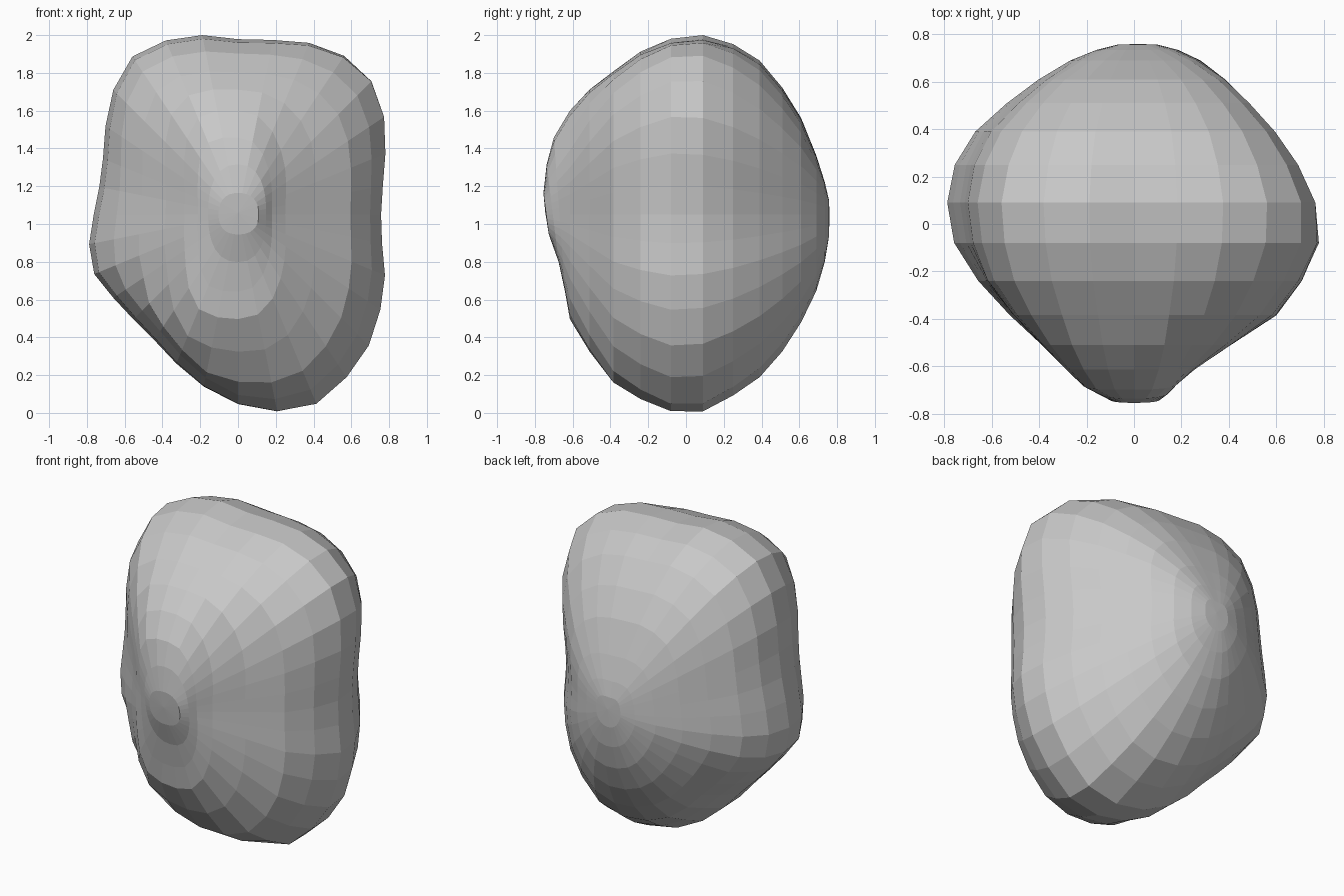
import bpy
import bmesh
from math import cos, sin, pi
from mathutils import Vector

default_cube = bpy.data.objects.get("Cube")
if default_cube:
    bpy.data.objects.remove(default_cube, do_unlink=True)

# Radii of the widest outline, evenly spaced anticlockwise from +x
OUTLINE = [.76, .785, .85, .945, 1.02, 1.025, .99, .945,
           .93, .97, 1.0, 1.01, .935, .845, .775, .75,
           .765, .805, .825, .795, .785, .8, .855, .93,
           1.005, 1.065, 1.09, 1.04, .985, .91, .845, .78]
# Half-extents of the simpler core shape that the ends blend into
CORE_RIGHT, CORE_LEFT, CORE_TOP, CORE_BOTTOM = .785, .79, .95, 1.05

# Rings from front to back: depth, then scale toward +x, -x, top, bottom
RINGS = [(-.74, .14, .13, .12, .1), (-.705, .19, .2, .28, .24),
         (-.67, .23, .27, .43, .39), (-.615, .32, .36, .58, .53),
         (-.51, .52, .49, .7, .7), (-.385, .77, .66, .8, .86),
         (-.24, .91, .83, .91, .94), (-.08, 1, .96, .98, 1),
         (.09, .97, 1, 1, 1), (.25, .87, .96, .95, .92),
         (.39, .74, .85, .86, .83), (.51, .61, .68, .71, .7),
         (.61, .49, .51, .54, .55), (.69, .36, .34, .33, .39),
         (.735, .24, .2, .18, .24), (.757, .13, .09, .08, .11)]
FRONT_POLE = Vector((0, -.745, 1.06))
BACK_POLE = Vector((.02, .76, 1.05))
CENTRE_HEIGHT = 1.05


def ring_point(ring, index):
    """Place one vertex: the rugged outline, simplified toward the ends."""
    depth, right, left, top, bottom = ring
    angle = 2 * pi * index / len(OUTLINE)
    across, up = cos(angle), sin(angle)
    side_scale, core_side = (right, CORE_RIGHT) if across > 0 else (left, CORE_LEFT)
    height_scale, core_height = (top, CORE_TOP) if up > 0 else (bottom, CORE_BOTTOM)
    rugged = OUTLINE[index] * (side_scale * across ** 2 + height_scale * up ** 2)

    # The front is squarer on its -x side, with shoulders above and below
    power = 4.5 if across < 0 and -.69 < depth < 0 else 2.4
    core = (abs(across / (side_scale * core_side)) ** power
            + abs(up / (height_scale * core_height)) ** power) ** (-1 / power)
    core = min(core, .97 * OUTLINE[index])
    blend = min(1, -1.4 * depth) if depth < 0 else .6 * depth
    radius = rugged + (core - rugged) * blend

    # The blunt nose at the front leans forward at its top
    lean = .13 * min(1, max(0, (-depth - .62) / .09))
    rise = radius * up
    return Vector((radius * across, depth - lean * rise, CENTRE_HEIGHT + rise))


def make_material(name, colour):
    material = bpy.data.materials.new(name)
    material.use_nodes = True
    material.diffuse_color = colour
    material.node_tree.nodes["Principled BSDF"].inputs["Base Color"].default_value = colour
    return material


def build_boulder():
    bm = bmesh.new()
    count = len(OUTLINE)
    loops = [[bm.verts.new(ring_point(ring, i)) for i in range(count)]
             for ring in RINGS]
    front = bm.verts.new(FRONT_POLE)
    back = bm.verts.new(BACK_POLE)

    # Bands between neighbouring rings, then a fan at each pole
    for near, far in zip(loops, loops[1:]):
        for i in range(count):
            j = (i + 1) % count
            bm.faces.new((near[i], near[j], far[j], far[i]))
    for i in range(count):
        j = (i + 1) % count
        bm.faces.new((front, loops[0][j], loops[0][i]))
        bm.faces.new((back, loops[-1][i], loops[-1][j]))
    bmesh.ops.recalc_face_normals(bm, faces=bm.faces[:])

    mesh = bpy.data.meshes.new("boulder")
    bm.to_mesh(mesh)
    bm.free()
    boulder = bpy.data.objects.new("boulder", mesh)
    bpy.context.collection.objects.link(boulder)
    return boulder


# Flat-shaded grey stone
boulder = build_boulder()
boulder.data.materials.append(make_material("stone grey", (.58, .58, .58, 1)))
for polygon in boulder.data.polygons:
    polygon.use_smooth = False
